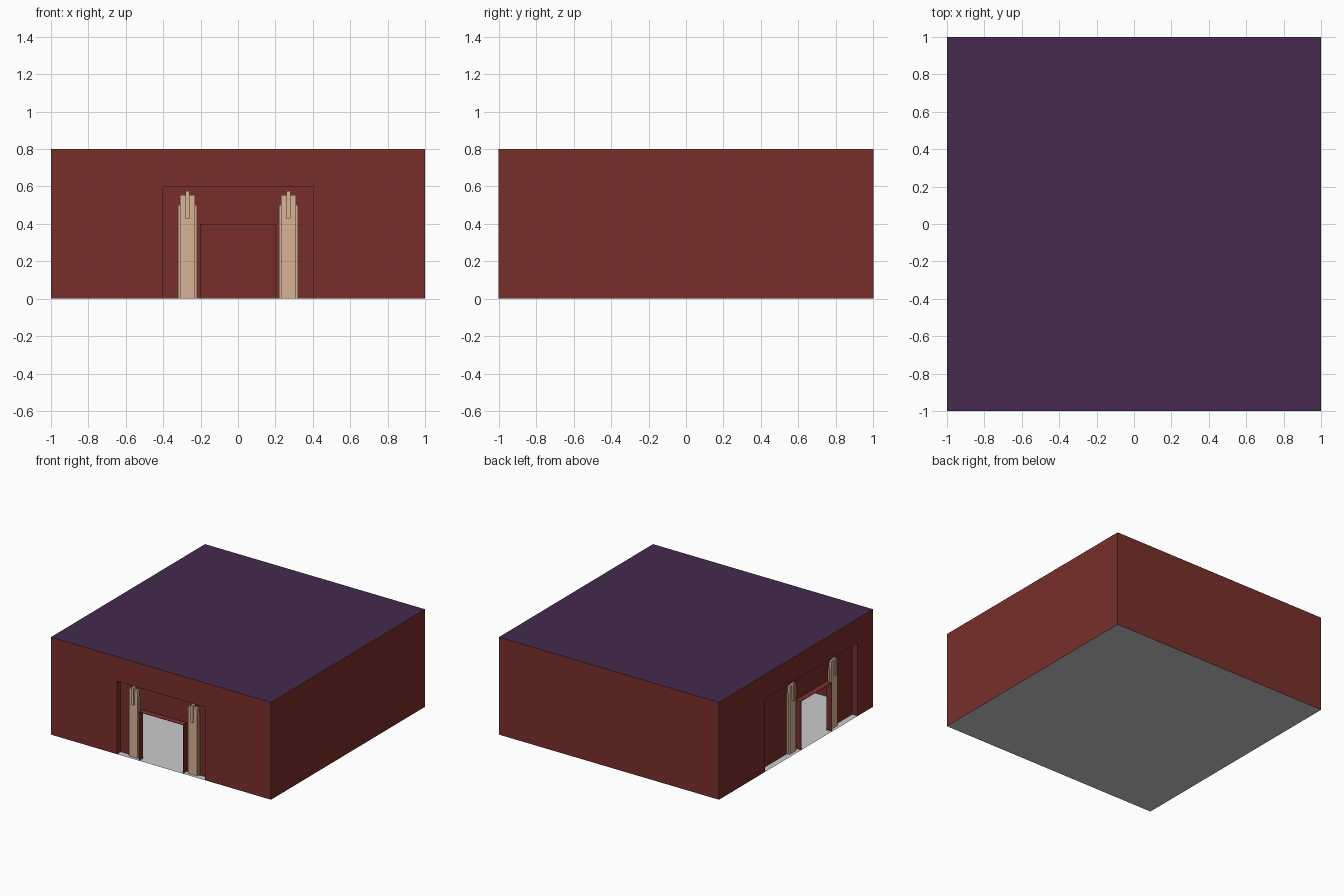
import bpy, bmesh, math
from mathutils import Matrix

if "Cube" in bpy.data.objects:
    bpy.data.objects.remove(bpy.data.objects["Cube"])


def material(name, rgb):
    m = bpy.data.materials.new(name)
    m.diffuse_color = (*rgb, 1)
    m.use_nodes = True
    m.node_tree.nodes["Principled BSDF"].inputs["Base Color"].default_value = m.diffuse_color
    return m


RED = material("red_wall", (0.19, 0.028, 0.023))
PURPLE = material("purple_roof", (0.058, 0.023, 0.075))
STONE = material("pale_stone", (0.69, 0.45, 0.30))
Z0, Z1 = 0.0005, 0.7995
T = 0.05  # wall thickness and niche depth


def finish(bm, name, mat, matrix=Matrix()):
    bmesh.ops.recalc_face_normals(bm, faces=bm.faces)
    bm.transform(matrix)
    me = bpy.data.meshes.new(name)
    bm.to_mesh(me)
    bm.free()
    ob = bpy.data.objects.new(name, me)
    bpy.context.collection.objects.link(ob)
    if mat:
        me.materials.append(mat)
    return ob


def add_box(bm, lo, hi):
    size = [b - a for a, b in zip(lo, hi)]
    mid = [(a + b) / 2 for a, b in zip(lo, hi)]
    bmesh.ops.create_cube(bm, size=1, matrix=Matrix.Translation(mid) @ Matrix.Diagonal((*size, 1)))


def sheet(name, z, mat):
    bm = bmesh.new()
    bmesh.ops.create_grid(bm, x_segments=1, y_segments=1, size=1, matrix=Matrix.Translation((0, 0, z)))
    if z == 0:
        bmesh.ops.reverse_faces(bm, faces=bm.faces)
    me = bpy.data.meshes.new(name)
    bm.to_mesh(me)
    bm.free()
    if mat:
        me.materials.append(mat)
    bpy.context.collection.objects.link(bpy.data.objects.new(name, me))


def arch(name, outer, opening, y0, y1, matrix):
    """Wall slab with an opening reaching the ground: (left, right, top) each."""
    (a, b, h), (c, d, k) = outer, opening
    pts = [(a, Z0), (c, Z0), (c, k), (d, k), (d, Z0), (b, Z0), (b, h), (a, h)]
    bm = bmesh.new()
    face = bm.faces.new([bm.verts.new((x, y0, z)) for x, z in pts])
    ext = bmesh.ops.extrude_face_region(bm, geom=[face], use_keep_orig=True)
    new = [v for v in ext["geom"] if isinstance(v, bmesh.types.BMVert)]
    bmesh.ops.translate(bm, verts=new, vec=(0, y1 - y0, 0))
    finish(bm, name, RED, matrix)


def entrance(side, span, niche, cx, matrix):
    # outer wall with a niche, recessed inner wall with a doorway, thin door surround
    arch(side + "_outer_wall", (*span, Z1), niche, -1, -1 + T, matrix)
    door = (cx - 0.2, cx + 0.2, 0.4)
    arch(side + "_inner_wall", (-0.95, 0.95, Z1), door, -1 + T, -1 + T + 0.002, matrix)
    arch(side + "_door_surround", door, (cx - 0.198, cx + 0.198, 0.398), -0.9995, -1 + T, matrix)
    # stepped pilasters flanking the door
    for tag, s in (("left", -1), ("right", 1)):
        bm = bmesh.new()
        x = cx + s * 0.27
        for half, front, low, top in ((0.05, -0.962, Z0, 0.5), (0.04, -0.974, Z0, 0.555),
                                      (0.01, -0.986, 0.43, 0.575)):
            add_box(bm, (x - half, front, low), (x + half, -0.95, top))
        finish(bm, f"{side}_{tag}_pilaster", STONE, matrix)


# floor and roof
sheet("floor", 0, None)
sheet("roof", 0.8, PURPLE)

# plain walls
for name, lo, hi in (("back_wall", (-1, 0.95, Z0), (1, 1, Z1)),
                     ("right_wall", (0.95, -0.95, Z0), (1, 0.95, Z1))):
    bm = bmesh.new()
    add_box(bm, lo, hi)
    finish(bm, name, RED)

# walls with entrances
entrance("front", (-1, 1), (-0.4, 0.4, 0.6), 0, Matrix())
entrance("left", (-0.95, 0.95), (-0.4, 0.8, 0.6), 0.267, Matrix.Rotation(-math.pi / 2, 4, "Z"))
